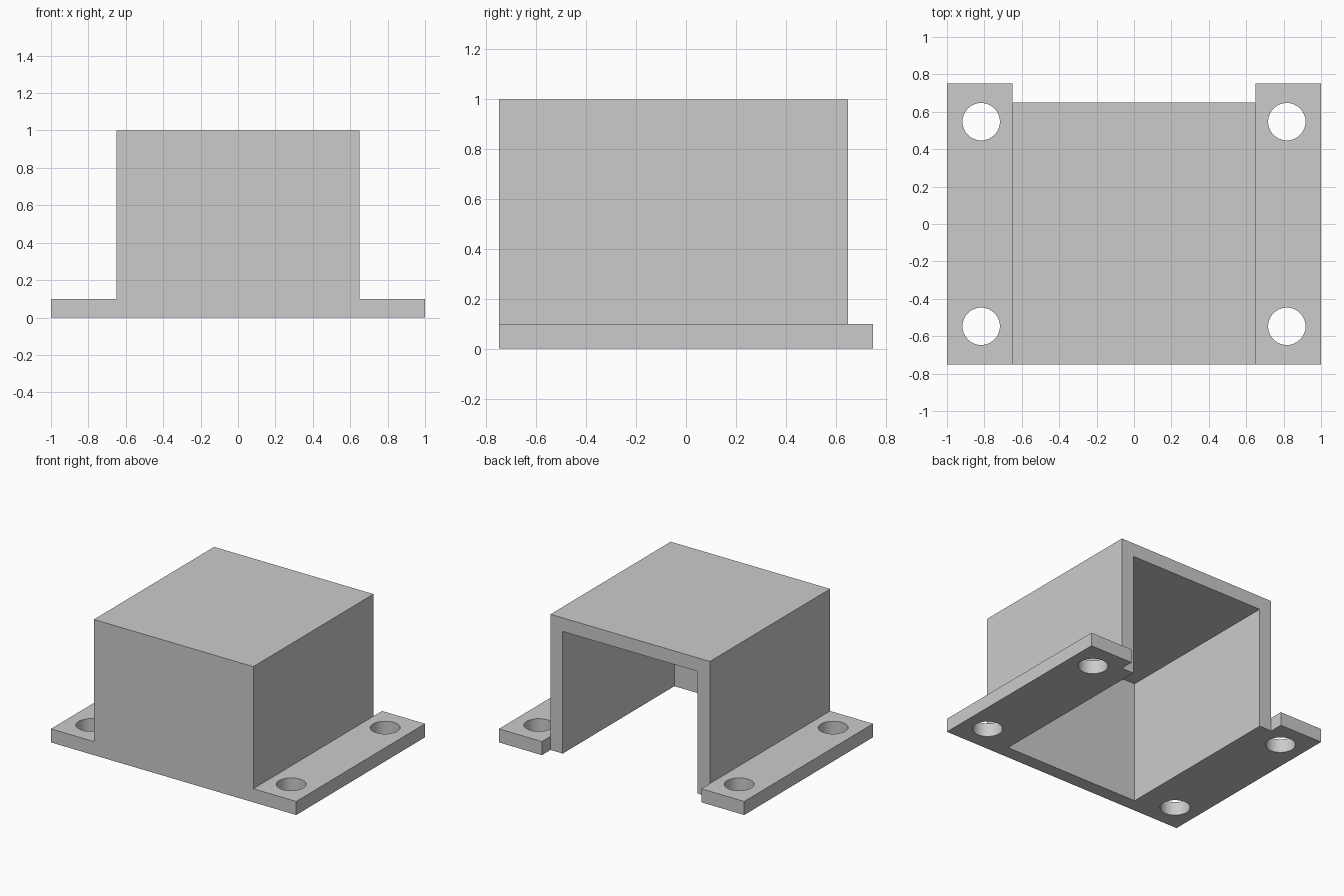
import bpy
import bmesh
from mathutils import Matrix

cube = bpy.data.objects.get("Cube")
if cube:
    bpy.data.objects.remove(cube, do_unlink=True)

grey = bpy.data.materials.new("light grey")
grey.use_nodes = True
COLOUR = (0.6, 0.6, 0.6, 1)
grey.diffuse_color = COLOUR
grey.node_tree.nodes["Principled BSDF"].inputs["Base Color"].default_value = COLOUR


def make_object(name, bm):
    mesh = bpy.data.meshes.new(name)
    bmesh.ops.recalc_face_normals(bm, faces=bm.faces)
    bm.to_mesh(mesh)
    bm.free()
    mesh.materials.append(grey)
    obj = bpy.data.objects.new(name, mesh)
    bpy.context.collection.objects.link(obj)
    return obj


def box(name, low, high):
    bm = bmesh.new()
    bmesh.ops.create_cube(bm, size=1)
    for v in bm.verts:
        v.co = [lo if c < 0 else hi for c, lo, hi in zip(v.co, low, high)]
    return make_object(name, bm)


def cut(target, cutter):
    mod = target.modifiers.new("cut", "BOOLEAN")
    mod.operation = "DIFFERENCE"
    mod.solver = "EXACT"
    mod.object = cutter
    cutter.hide_render = True
    cutter.hide_set(True)
    cutter.display_type = "WIRE"


HALF = 0.65      # half width of the cover
WALL = 0.1       # wall and flange thickness
FRONT, BACK = -0.75, 0.75

# Cover: hollow box, open below and at the back
cover = box("cover", (-HALF, FRONT, 0), (HALF, HALF, 1))
cavity = box("cavity_cutter", (WALL - HALF, FRONT + WALL, -0.2), (HALF - WALL, 1, 1 - WALL))
cut(cover, cavity)

# Mounting flanges with two bolt holes each
for side, name in ((1, "left"), (-1, "right")):
    edges = sorted((side * HALF, side))
    flange = box(name + "_flange", (edges[0], FRONT, 0), (edges[1], BACK, WALL))
    bm = bmesh.new()
    for y in (-0.547, 0.547):
        bmesh.ops.create_cone(bm, cap_ends=True, segments=64, radius1=0.1, radius2=0.1,
                              depth=0.6, matrix=Matrix.Translation((side * 0.817, y, 0)))
    cut(flange, make_object(name + "_hole_cutter", bm))

    # Apply the cut, then smooth only the round hole walls
    bpy.context.view_layer.objects.active = flange
    bpy.ops.object.select_all(action="DESELECT")
    flange.select_set(True)
    bpy.ops.object.modifier_apply(modifier="cut")
    bpy.ops.object.shade_smooth_by_angle()
